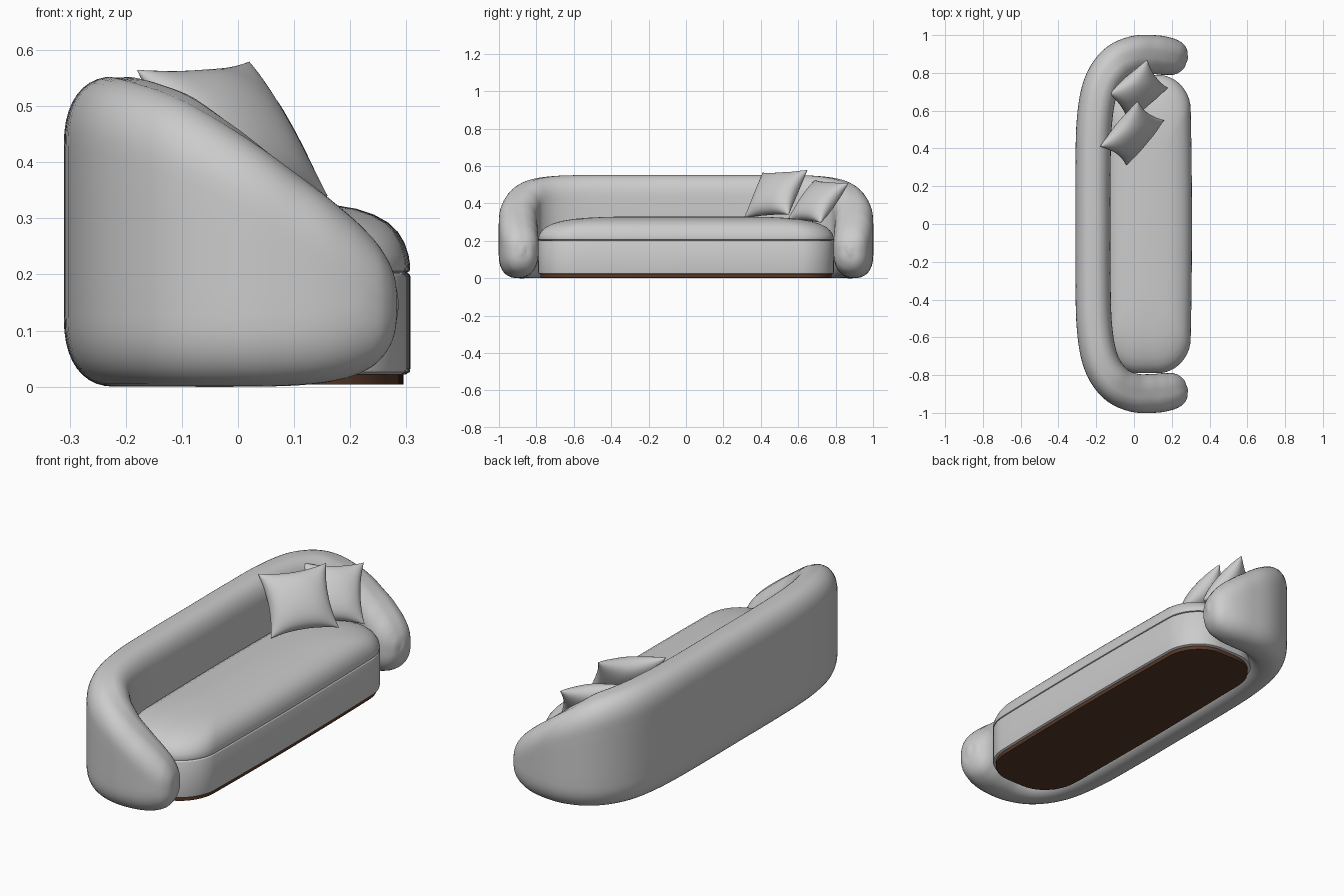
import bpy, bmesh, math
from mathutils import Vector

if "Cube" in bpy.data.objects:
    bpy.data.objects.remove(bpy.data.objects["Cube"])


def finish(name, bm, angle=40, color=None):
    bmesh.ops.recalc_face_normals(bm, faces=bm.faces[:])
    me = bpy.data.meshes.new(name)
    bm.to_mesh(me)
    bm.free()
    ob = bpy.data.objects.new(name, me)
    bpy.context.collection.objects.link(ob)
    if color:
        mat = bpy.data.materials.new(name + "_material")
        mat.diffuse_color = color
        mat.use_nodes = True
        mat.node_tree.nodes["Principled BSDF"].inputs["Base Color"].default_value = mat.diffuse_color
        me.materials.append(mat)
    bpy.ops.object.select_all(action='DESELECT')
    bpy.context.view_layer.objects.active = ob
    ob.select_set(True)
    bpy.ops.object.shade_smooth_by_angle(angle=math.radians(angle))
    return ob


def loft(bm, rings, cap_start=True, cap_end=True):
    vs = [[bm.verts.new(p) for p in r] for r in rings]
    n = len(vs[0])
    for a, b in zip(vs, vs[1:]):
        for i in range(n):
            bm.faces.new((a[i], a[(i + 1) % n], b[(i + 1) % n], b[i]))
    if cap_start:
        bm.faces.new(vs[0])
    if cap_end:
        bm.faces.new(vs[-1])


def catmull(rows, steps):
    P = [Vector(r) for r in rows]
    P = [2 * P[0] - P[1]] + P + [2 * P[-1] - P[-2]]
    out = []
    for i in range(1, len(P) - 2):
        a, b, c, d = P[i - 1:i + 3]
        for k in range(steps):
            t = k / steps
            out.append(0.5 * (2 * b + (c - a) * t + (2 * a - 5 * b + 4 * c - d) * t * t
                              + (3 * b - a - 3 * c + d) * t ** 3))
    return out + [P[-2]]


# Wrap-around back and arm: stations of x, y, half width, bottom z, top z
stations = [
    (-.217, 0, .093, 0, .553), (-.217, .30, .093, 0, .553), (-.209, .55, .094, 0, .553),
    (-.175, .73, .096, 0, .545), (-.10, .845, .099, 0, .518), (0, .893, .102, 0, .457),
    (.10, .897, .103, .002, .383), (.17, .889, .101, .010, .328), (.22, .879, .092, .026, .283),
    (.25, .872, .076, .048, .247), (.270, .867, .052, .080, .210), (.279, .865, .025, .115, .178),
    (.282, .864, .004, .140, .155)]
pts = catmull(stations, 5)
rings = []
for i, p in enumerate(pts):
    a, b = pts[max(i - 1, 0)], pts[min(i + 1, len(pts) - 1)]
    t = Vector((b[0] - a[0], b[1] - a[1])).normalized()
    if i == 0:
        t = Vector((0, 1))
    w, zb, zt = p[2], p[3], p[4]
    r = min(.125, (zt - zb) * .45)
    prof = []
    for k in range(21):                      # rounded top with a fine crest seam
        q = math.pi * k / 20
        c, s = math.cos(q), math.sin(q)
        z = zt - r + r * s ** .85 - (.003 * min(1, w / .09) if k == 10 else 0)
        prof.append((math.copysign(abs(c) ** .85, c), z))
    for k in range(1, 4):                    # inner side
        prof.append((-1, zt - r + (zb + r - zt + r) * k / 4))
    for k in range(21):                      # rounded bottom
        q = math.pi * k / 20
        c, s = -math.cos(q), math.sin(q)
        prof.append((math.copysign(abs(c) ** .85, c), zb + r - r * max(s, 0) ** .85))
    for k in range(1, 4):                    # outer side
        prof.append((1, zb + r + (zt - zb - 2 * r) * k / 4))
    rings.append([(p[0] - t.y * u * w, p[1] + t.x * u * w, z) for u, z in prof])
bm = bmesh.new()
loft(bm, rings, cap_start=False)
shell = finish("back_and_arms", bm, 60)
mir = shell.modifiers.new("mirror", 'MIRROR')
mir.use_axis = (False, True, False)


def plan_ring(inset, z, stretch=2.0):
    # rounded rectangle with a slightly bowed front and back
    A, B, R, cx = .232, .79, .18, .075
    pts2 = []
    for cxs, cys, a0 in ((1, 1, 0), (-1, 1, 90), (-1, -1, 180), (1, -1, 270)):
        for k in range(13):
            q = math.radians(a0 + 90 * k / 12)
            pts2.append((cxs * (A - R) + R * math.cos(q), cys * (B - R) + R * math.sin(q)))
        if cxs == cys:
            continue
        for k in range(1, 12):
            pts2.append((cxs * A, cys * (B - R) * (1 - 2 * k / 12)))
    sx, sy = 1 - inset / A, 1 - stretch * inset / B
    return [(cx + x * sx * (1 - .05 * (y / B) ** 2), y * sy, z) for x, y in pts2]


# Seat body
bm = bmesh.new()
loft(bm, [plan_ring(i, z, 1) for i, z in
          ((.008, .022), (.001, .026), (0, .032), (0, .197), (.002, .201), (.006, .203))])
finish("seat_base", bm)

# Domed seat cushion
bm = bmesh.new()
loft(bm, [plan_ring(i, z) for i, z in
          ((.006, .203), (.001, .206), (0, .215), (.003, .235), (.010, .256), (.022, .276),
           (.040, .293), (.065, .307), (.095, .317), (.13, .323), (.17, .327), (.205, .329))])
finish("seat_cushion", bm)

# Brown plinth
bm = bmesh.new()
loft(bm, [plan_ring(.012, .004, 1), plan_ring(.012, .0225, 1)])
finish("plinth", bm, color=(.10, .04, .02, 1))


# Throw pillows: centre, width vector, height vector, half thickness
def pillow(name, centre, u, v, thick):
    c, u, v = Vector(centre), Vector(u) / 2, Vector(v) / 2
    n = u.cross(v).normalized()
    N = 28
    bm = bmesh.new()
    for side in (1, -1):
        grid = []
        for i in range(N + 1):
            row = []
            for j in range(N + 1):
                a = math.sin(math.pi / 2 * (2 * i / N - 1))
                b = math.sin(math.pi / 2 * (2 * j / N - 1))
                pa = a * (1 - .13 * (1 - b * b) * a * a)
                pb = b * (1 - .13 * (1 - a * a) * b * b)
                h = thick * ((1 - a * a) * (1 - b * b)) ** .48
                h *= 1 + .06 * math.sin(7 * a + 2 * b) * (a * a + b * b) / 2
                row.append(bm.verts.new(c + u * pa + v * pb + n * side * h))
            grid.append(row)
        for i in range(N):
            for j in range(N):
                bm.faces.new((grid[i][j], grid[i + 1][j], grid[i + 1][j + 1], grid[i][j + 1]))
    bmesh.ops.remove_doubles(bm, verts=bm.verts[:], dist=.0002)
    finish(name, bm, 50)


pillow("large_pillow", (-.01, .48, .452), (.20, .24, .015), (-.14, .10, .24), .065)
pillow("small_pillow", (.02, .705, .41), (.21, .18, -.015), (-.11, .15, .215), .06)
